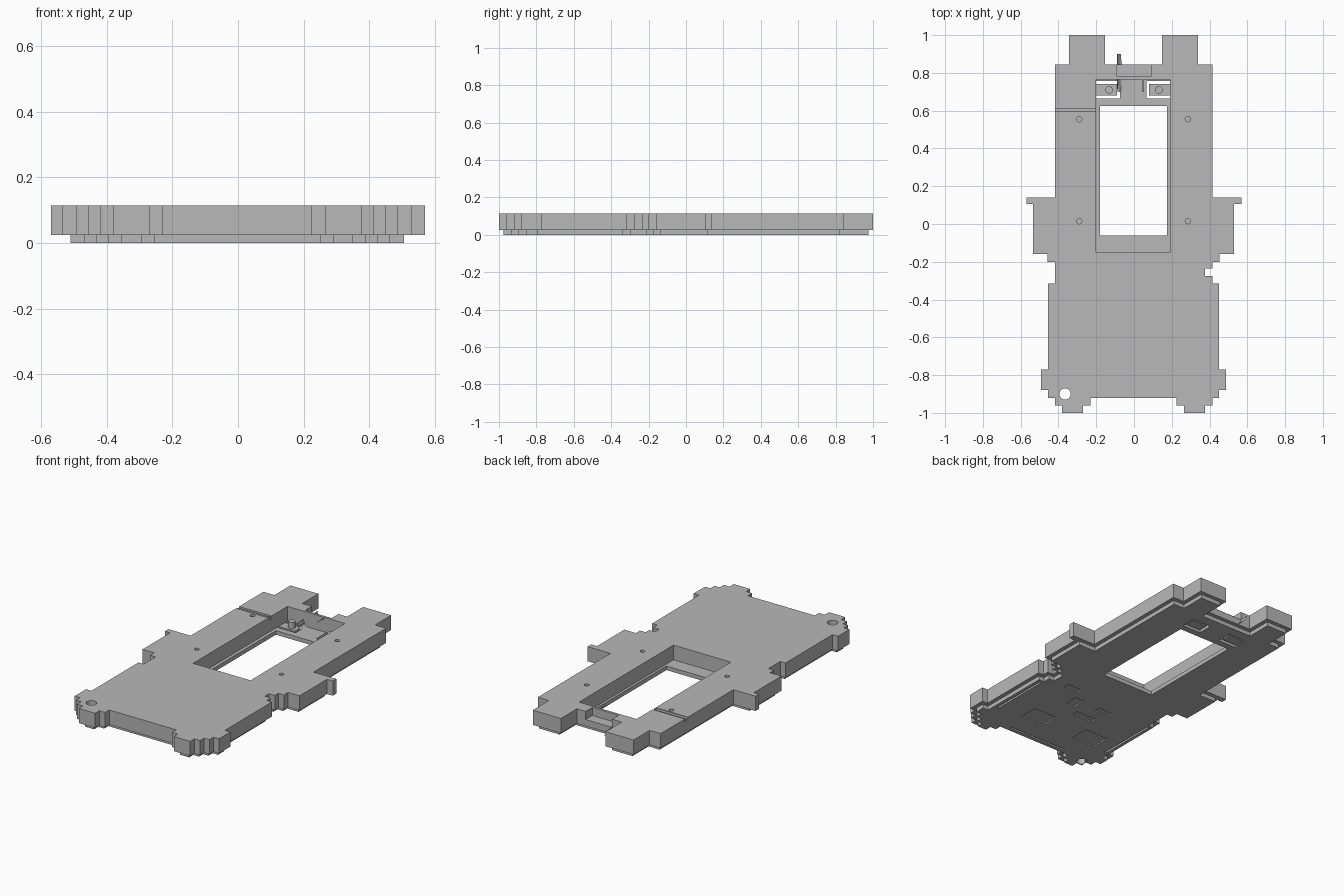
import bpy
import bmesh
from mathutils import Vector, Matrix

if "Cube" in bpy.data.objects:
    bpy.data.objects.remove(bpy.data.objects["Cube"], do_unlink=True)

grey = bpy.data.materials.new("plain_grey")
grey.use_nodes = True
grey.diffuse_color = (0.48, 0.48, 0.48, 1)
grey.node_tree.nodes["Principled BSDF"].inputs["Base Color"].default_value = (0.48, 0.48, 0.48, 1)

SEAM, TOP, LIP = 0.025, 0.115, 0.025
MID = -0.0025  # axis of symmetry of the stepped outline


def finish(name, bm):
    bmesh.ops.recalc_face_normals(bm, faces=bm.faces)
    mesh = bpy.data.meshes.new(name)
    bm.to_mesh(mesh)
    bm.free()
    mesh.materials.append(grey)
    obj = bpy.data.objects.new(name, mesh)
    bpy.context.collection.objects.link(obj)
    return obj


def box(name, x0, x1, y0, y1, z0, z1):
    bm = bmesh.new()
    size = Matrix.Diagonal((x1 - x0, y1 - y0, z1 - z0, 1))
    place = Matrix.Translation(((x0 + x1) / 2, (y0 + y1) / 2, (z0 + z1) / 2))
    bmesh.ops.create_cube(bm, size=1, matrix=place @ size)
    return finish(name, bm)


def cylinder(name, x, y, radius, z0, z1):
    bm = bmesh.new()
    bmesh.ops.create_cone(bm, cap_ends=True, segments=32, radius1=radius, radius2=radius,
                          depth=z1 - z0, matrix=Matrix.Translation((x, y, (z0 + z1) / 2)))
    return finish(name, bm)


def slab(name, points, z0, z1):
    bm = bmesh.new()
    face = bm.faces.new([bm.verts.new((p[0], p[1], z0)) for p in points])
    grown = bmesh.ops.extrude_face_region(bm, geom=[face])["geom"]
    verts = [v for v in grown if isinstance(v, bmesh.types.BMVert)]
    bmesh.ops.translate(bm, verts=verts, vec=(0, 0, z1 - z0))
    return finish(name, bm)


def stadium(name, half, radius, z, y0, y1):
    """Long rounded bar lying along y."""
    bm = bmesh.new()
    for x in (-half, half):
        bmesh.ops.create_cone(bm, cap_ends=True, segments=32, radius1=radius, radius2=radius,
                              depth=y1 - y0, matrix=Matrix.Translation((x, (y0 + y1) / 2, z))
                              @ Matrix.Rotation(1.5707963, 4, "X"))
    verts = list(bm.verts)
    hull = bmesh.ops.convex_hull(bm, input=verts)
    inner = set(hull["geom_interior"]) | set(hull["geom_unused"])
    bmesh.ops.delete(bm, geom=[v for v in inner if isinstance(v, bmesh.types.BMVert)],
                     context="VERTS")
    return finish(name, bm)


def cut(target, cutter):
    mod = target.modifiers.new("cut", "BOOLEAN")
    mod.operation, mod.solver, mod.object = "DIFFERENCE", "EXACT", cutter
    bpy.context.view_layer.update()
    graph = bpy.context.evaluated_depsgraph_get()
    mesh = bpy.data.meshes.new_from_object(target.evaluated_get(graph))
    target.modifiers.remove(mod)
    target.data = mesh
    bpy.data.objects.remove(cutter, do_unlink=True)


def inset(points, d):
    """Move each edge of a right-angled outline inward."""
    result = []
    for i, p in enumerate(points):
        a = (p - points[i - 1]).normalized()
        b = (points[(i + 1) % len(points)] - p).normalized()
        result.append(p + d * (Vector((-a.y, a.x)) + Vector((-b.y, b.x))))
    return result


# Stepped outline: one half, then mirrored, counter-clockwise
half = [(.227, -.92), (.227, -.96), (.267, -.96), (.267, -1), (.378, -1), (.378, -.96),
        (.417, -.96), (.417, -.92), (.453, -.92), (.453, -.88), (.49, -.88), (.49, -.77),
        (.453, -.77), (.453, -.315), (.417, -.315), (.417, -.2), (.455, -.2), (.455, -.16),
        (.533, -.16), (.533, .14), (.417, .14), (.417, .845), (.342, .845), (.342, 1),
        (.152, 1), (.152, .845)]
outline = [Vector((x + MID, y)) for x, y in half]
outline += [Vector((MID - x, y)) for x, y in reversed(half)]

body = slab("main_body", outline, SEAM, TOP)
base = slab("base_plate", inset(outline, LIP), 0, SEAM)

# Pocket in the body, window in the base
cut(body, box("cutter", -.2, .19, -.15, .765, 0, .2))
cut(base, box("cutter", -.18, .175, -.06, .625, -.1, .2))

# Small side notch
cut(body, box("cutter", .375, .6, -.275, -.235, 0, .2))
cut(base, box("cutter", .35, .6, -.295, -.215, -.1, .2))

# Rounded cable channel at the back, with an opening through the thin wall
cut(body, stadium("cutter", .045, .045, .065, .7, .9))
cut(body, box("cutter", -.09, .09, .78, .9, .065, .2))

# Side wings
for side, x0, x1 in (("left", .525, .57), ("right", -.57, -.53)):
    box(side + "_wing", x0, x1, .105, .14, SEAM, TOP)

# Blind screw holes and corner through hole
for x in (-.29, .285):
    for y in (.015, .555):
        cut(body, cylinder("cutter", x, y, .014, .06, .2))
for part in (body, base):
    cut(part, cylinder("cutter", -.365, -.9, .03, -.1, .2))

# Shallow wire groove across one arm
cut(body, box("cutter", -.5, -.19, .598, .61, .095, .2))
cut(body, box("cutter", -.5, -.21, .58, .599, .111, .2))

# Spring tabs with pins, freed by slots in the base
for side, s, x in (("right", -1, -.2), ("left", 1, .19)):
    ends = sorted((x, x - s * .125))
    cut(base, box("cutter", *ends, .665, .758, -.1, .2))
    ends = sorted((x + s * .01, x - s * .11))
    box(side + "_spring_tab", *ends, .68, .742, 0.005, SEAM)
    cylinder(side + "_tab_pin", s * .132, .71, .02, .02, .065)

# Shallow recesses under the base
for x, y, w, h in ((-.23, -.67, .16, .12), (.15, -.67, .16, .12), (-.05, -.5, .14, .04),
                   (-.1, -.39, .1, .04), (.1, -.41, .06, .09), (.21, -.3, .1, .05)):
    cut(base, box("cutter", x - w / 2, x + w / 2, y - h / 2, y + h / 2, -.1, .008))

# Edge grooves under the base
for x in (-.41, .393):
    cut(base, box("cutter", x, x + .012, -.74, -.36, -.1, .015))
cut(base, box("cutter", -.2, .195, -.872, -.86, -.1, .015))

for obj in bpy.context.collection.objects:
    if obj.type == "MESH" and obj.data.materials and obj.data.materials[0] == grey:
        obj.data.shade_flat()
